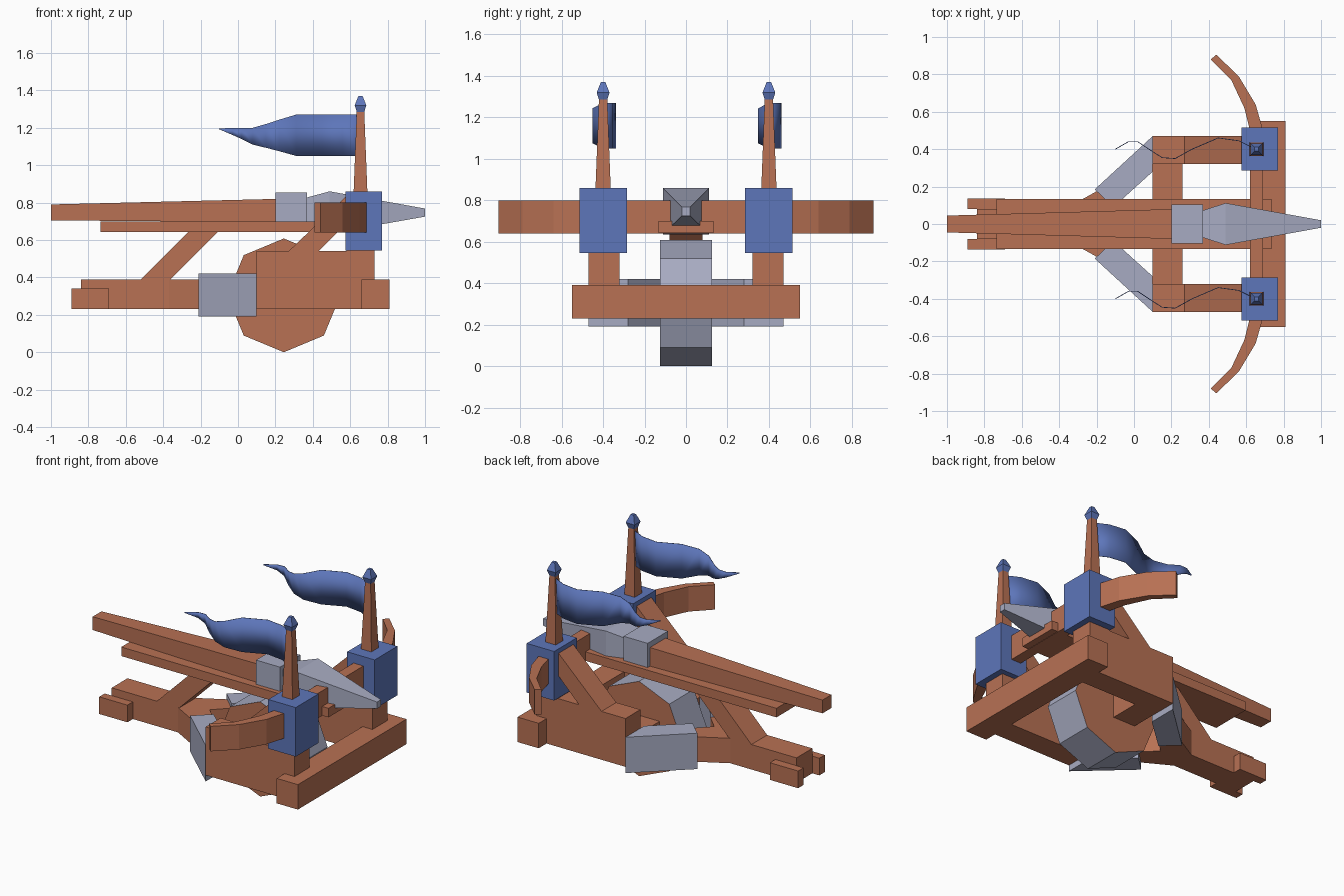
import bpy, bmesh, math

if "Cube" in bpy.data.objects:
    bpy.data.objects.remove(bpy.data.objects["Cube"])


def material(name, rgb):
    m = bpy.data.materials.new(name)
    m.diffuse_color = (*rgb, 1)
    m.use_nodes = True
    m.node_tree.nodes["Principled BSDF"].inputs["Base Color"].default_value = m.diffuse_color
    return m


WOOD = material("wood", (0.48, 0.165, 0.088))
METAL = material("grey metal", (0.39, 0.41, 0.54))
BLUE = material("blue", (0.11, 0.18, 0.49))


def finish(name, bm, mats, smooth=False):
    bmesh.ops.recalc_face_normals(bm, faces=bm.faces)
    mesh = bpy.data.meshes.new(name)
    bm.to_mesh(mesh)
    bm.free()
    for m in mats:
        mesh.materials.append(m)
    for p in mesh.polygons:
        p.use_smooth = smooth
    ob = bpy.data.objects.new(name, mesh)
    bpy.context.collection.objects.link(ob)
    return ob


def loft(name, rings, mat):
    """Join rings of points into a closed solid."""
    bm = bmesh.new()
    vs = [[bm.verts.new(p) for p in r] for r in rings]
    n = len(rings[0])
    for a, b in zip(vs, vs[1:]):
        for i in range(n):
            j = (i + 1) % n
            bm.faces.new((a[i], a[j], b[j], b[i]))
    bm.faces.new(vs[0])
    bm.faces.new(vs[-1])
    return finish(name, bm, [mat])


def side_prism(name, pts, y0, y1, mat):
    return loft(name, [[(x, y, z) for x, z in pts] for y in (y0, y1)], mat)


def plan_prism(name, pts, z0, z1, mat):
    return loft(name, [[(x, y, z) for x, y in pts] for z in (z0, z1)], mat)


def box(name, x0, x1, y0, y1, z0, z1, mat):
    return plan_prism(name, [(x0, y0), (x1, y0), (x1, y1), (x0, y1)], z0, z1, mat)


def taper_x(name, stations, mat):
    """Square sections along x: (x, half width, bottom, top)."""
    return loft(name, [[(x, -w, b), (x, w, b), (x, w, t), (x, -w, t)]
                       for x, w, b, t in stations], mat)


def taper_z(name, cx, cy, stations, mat):
    """Square sections along z: (z, half width)."""
    return loft(name, [[(cx - w, cy - w, z), (cx + w, cy - w, z),
                        (cx + w, cy + w, z), (cx - w, cy + w, z)]
                       for z, w in stations], mat)


# Base frame
box("front_crossbeam", 0.66, 0.81, -0.55, 0.55, 0.23, 0.39, WOOD)
box("middle_crossbeam", 0.10, 0.26, -0.33, 0.33, 0.23, 0.39, WOOD)
box("rear_spine", -0.84, -0.2, -0.08, 0.08, 0.23, 0.39, WOOD)
side_prism("rear_strut", [(-0.53, 0.38), (-0.37, 0.38), (-0.10, 0.65), (-0.26, 0.65)],
           -0.08, 0.08, WOOD)

for s, side in ((-1, "right"), (1, "left")):
    # Side panel, brace and post
    side_prism("side_panel_" + side,
               [(0.10, 0.23), (0.66, 0.23), (0.66, 0.39), (0.73, 0.39),
                (0.73, 0.56), (0.58, 0.56), (0.58, 0.54), (0.10, 0.54)],
               s * 0.32, s * 0.47, WOOD)
    side_prism("diagonal_brace_" + side,
               [(0.26, 0.53), (0.42, 0.53), (0.60, 0.71), (0.60, 0.855)],
               s * 0.32, s * 0.47, WOOD)
    # Angled frame arm with metal sleeve
    plan_prism("angled_arm_" + side,
               [(x, s * y) for x, y in ((0.12, 0.45), (0.12, 0.32), (-0.2, 0.0),
                                        (-0.37, 0.0), (-0.37, 0.08), (-0.2, 0.175))],
               0.23, 0.39, WOOD)
    plan_prism("metal_sleeve_" + side,
               [(x, s * y) for x, y in ((0.10, 0.47), (0.10, 0.28),
                                        (-0.11, 0.09), (-0.21, 0.185))],
               0.19, 0.42, METAL)
    # Rear foot block
    box("rear_block_" + side, -0.89, -0.69, s * 0.08, s * 0.135, 0.23, 0.34, WOOD)
    # Blue bow housing
    box("bow_housing_" + side, 0.575, 0.77, s * 0.285, s * 0.515, 0.545, 0.86, BLUE)
    # Curved bow limb, reaching the centre
    plan_prism("bow_limb_" + side,
               [(x, s * y) for x, y in ((0.69, 0), (0.69, 0.5), (0.65, 0.64), (0.56, 0.79),
                                        (0.44, 0.905), (0.41, 0.88), (0.52, 0.77),
                                        (0.59, 0.62), (0.62, 0.5), (0.62, 0))],
               0.64, 0.80, WOOD)
    # Flag pole and finial
    taper_z("flag_pole_" + side, 0.655, s * 0.4, [(0.85, 0.037), (1.29, 0.02)], WOOD)
    taper_z("pole_finial_" + side, 0.655, s * 0.4,
            [(1.285, 0.02), (1.32, 0.031), (1.37, 0.011)], BLUE)
    # Waving pennant: (x, y offset, bottom, top)
    wave = [(0.65, 0.0, 1.05, 1.27), (0.56, 0.045, 1.05, 1.27), (0.45, 0.06, 1.05, 1.27),
            (0.31, 0.0, 1.05, 1.27), (0.22, -0.05, 1.075, 1.243), (0.15, -0.045, 1.093, 1.22),
            (0.08, 0.0, 1.11, 1.20), (0.02, 0.04, 1.14, 1.20), (-0.03, 0.04, 1.162, 1.198),
            (-0.10, 0.0, 1.192, 1.197)]
    bm = bmesh.new()
    cols = [[bm.verts.new((x, s * 0.4 + dy, z)) for z in (b, t)] for x, dy, b, t in wave]
    for a, b in zip(cols, cols[1:]):
        bm.faces.new((a[0], b[0], b[1], a[1]))
    flag = finish("pennant_" + side, bm, [BLUE], True)
    thick = flag.modifiers.new("thickness", 'SOLIDIFY')
    thick.thickness = 0.004
    thick.offset = 0

# Octagonal wheel: wooden sides, metal rim
bm = bmesh.new()
rings = [[bm.verts.new((0.245 + 0.303 * math.sin(k * math.pi / 4), y,
                        0.304 + 0.304 * math.cos(k * math.pi / 4))) for k in range(8)]
         for y in (-0.125, 0.125)]
for r in rings:
    bm.faces.new(r)
for k in range(8):
    j = (k + 1) % 8
    bm.faces.new((rings[0][k], rings[0][j], rings[1][j], rings[1][k])).material_index = 1
finish("octagonal_wheel", bm, [WOOD, METAL])

# Stock and bolt
box("stock", -0.735, 0.735, -0.133, 0.133, 0.642, 0.70, WOOD)
taper_x("bolt_shaft", [(-1.0, 0.045, 0.705, 0.79), (0.22, 0.08, 0.695, 0.82)], WOOD)
taper_x("bolt_collar", [(0.20, 0.103, 0.66, 0.855), (0.37, 0.103, 0.66, 0.855)], METAL)
taper_x("bolt_head", [(0.36, 0.07, 0.67, 0.825), (0.49, 0.112, 0.635, 0.86),
                      (1.0, 0.02, 0.725, 0.768)], METAL)
